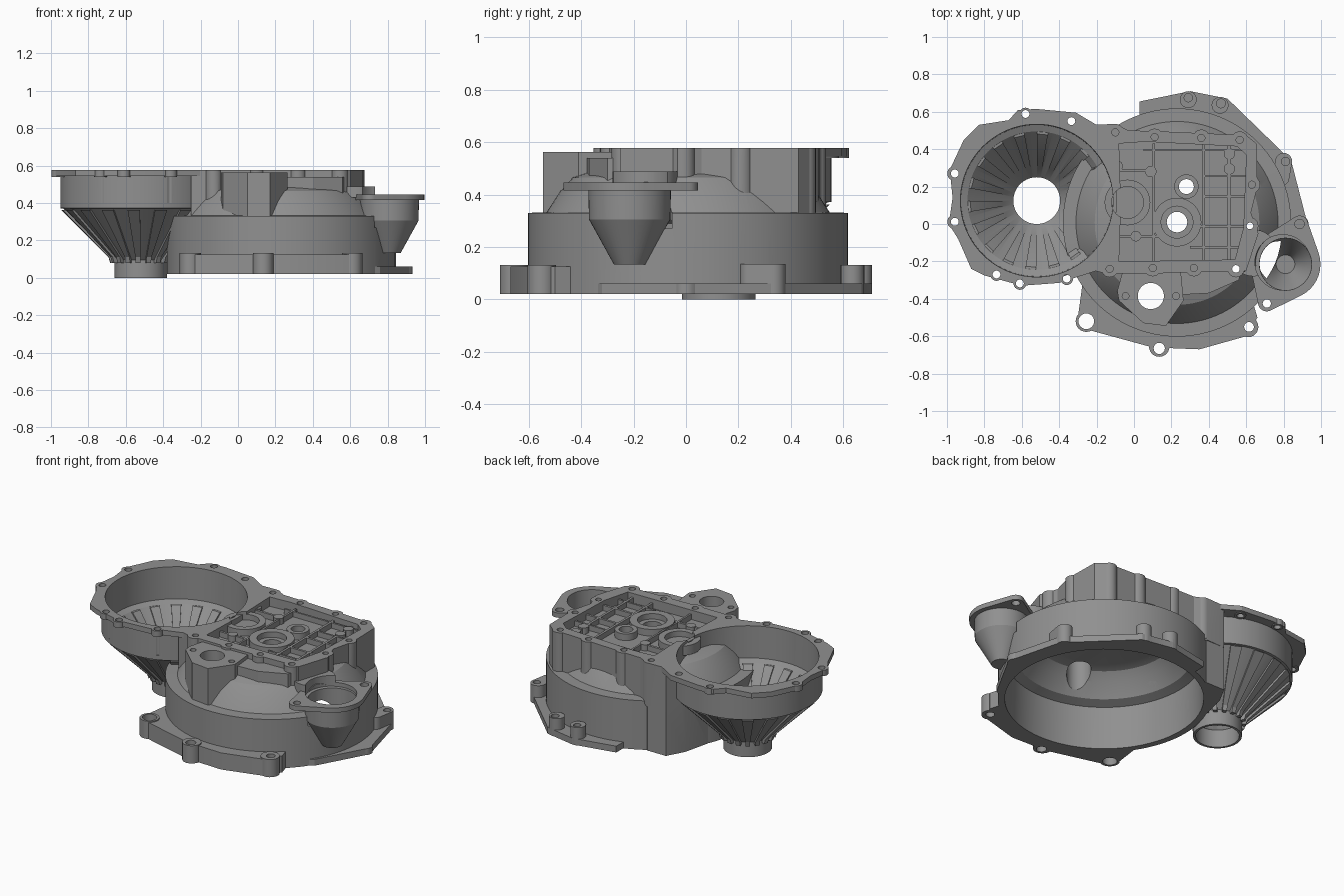
import bpy, bmesh
from math import cos, sin, pi, radians
from mathutils import Vector
from mathutils.geometry import convex_hull_2d

BELL = (0.23, 0.008)
DIFF = (-0.52, 0.125)
CUP = (0.81, -0.215)


def finish(name, bm):
    bmesh.ops.recalc_face_normals(bm, faces=bm.faces)
    me = bpy.data.meshes.new(name)
    bm.to_mesh(me)
    bm.free()
    ob = bpy.data.objects.new(name, me)
    bpy.context.collection.objects.link(ob)
    return ob


def add_prism(bm, pts, z0, z1):
    low = [bm.verts.new((x, y, z0)) for x, y in pts]
    top = [bm.verts.new((x, y, z1)) for x, y in pts]
    bm.faces.new(low[::-1])
    bm.faces.new(top)
    n = len(pts)
    for i in range(n):
        j = (i + 1) % n
        bm.faces.new((low[i], low[j], top[j], top[i]))


def circle(x, y, r, n=32):
    return [(x + r * cos(2 * pi * i / n), y + r * sin(2 * pi * i / n)) for i in range(n)]


def prism(name, pts, z0, z1):
    bm = bmesh.new()
    add_prism(bm, pts, z0, z1)
    return finish(name, bm)


def cyls(name, spots, z0, z1):
    bm = bmesh.new()
    for x, y, r in spots:
        add_prism(bm, circle(x, y, r, 24 if r < 0.06 else 48), z0, z1)
    return finish(name, bm)


def hull(name, spots, z0, z1):
    pts = [Vector(p) for s in spots for p in circle(*s, n=40)]
    return prism(name, [tuple(pts[i]) for i in convex_hull_2d(pts)], z0, z1)


def lathe(name, centre, profile, n=80):
    bm = bmesh.new()
    rings = [[bm.verts.new((x, y, z)) for x, y in circle(*centre, r, n)] for r, z in profile]
    for a, b in zip(rings, rings[1:]):
        for i in range(n):
            j = (i + 1) % n
            bm.faces.new((a[i], a[j], b[j], b[i]))
    bm.faces.new(rings[0][::-1])
    bm.faces.new(rings[-1])
    return finish(name, bm)


def boolean(ob, other, op='UNION', keep=False, self_hit=False):
    m = ob.modifiers.new("bool", 'BOOLEAN')
    m.object, m.operation, m.solver = other, op, 'EXACT'
    m.use_self = self_hit
    bpy.context.view_layer.objects.active = ob
    bpy.ops.object.modifier_apply(modifier=m.name)
    if not keep:
        bpy.data.objects.remove(other)


def cut(ob, other, keep=False):
    boolean(ob, other, 'DIFFERENCE', keep)


# shared cavity cutters
bell_void = lathe("bell_void", BELL, [(0.572, -0.05), (0.565, 0.29), (0.51, 0.312), (0.455, 0.395),
                                      (0.41, 0.44), (0.36, 0.455)])
diff_void = lathe("diff_void", DIFF, [(0.125, -0.05), (0.125, 0.112), (0.37, 0.36), (0.405, 0.375), (0.41, 0.7)])
cup_void = lathe("cup_void", CUP, [(0.05, 0.15), (0.10, 0.25), (0.138, 0.31), (0.143, 0.7)], 48)

# gearbox case block, trimmed by the differential bore
case = prism("case", [(-0.23, 0.53), (-0.1, 0.535), (-0.03, 0.5), (0.1, 0.497), (0.6, 0.475), (0.655, 0.43),
                      (0.66, 0.2), (0.625, 0.06), (0.665, -0.05), (0.6, -0.25), (0.1, -0.265),
                      (-0.15, -0.265), (-0.25, -0.24)], 0.3, 0.577)
bolts = [(-0.1, 0.49), (0.11, 0.465), (0.36, 0.46), (0.565, 0.45), (0.63, 0.21), (0.62, -0.01),
         (0.545, -0.24), (0.32, -0.235), (0.1, -0.235), (-0.13, -0.24)]
boolean(case, cyls("bolt_columns", [(x, y, 0.045) for x, y in bolts], 0.31, 0.577))
boolean(case, prism("rear_pillar", [(-0.33, 0.25), (-0.29, 0.42), (-0.23, 0.53), (-0.1, 0.53), (0.05, 0.4)],
                    0.02, 0.55))
cut(case, diff_void, keep=True)

# bell housing with domed roof
bell = lathe("bell_housing", BELL, [(0.61, 0.02), (0.61, 0.33), (0.54, 0.332), (0.49, 0.41),
                                    (0.44, 0.465), (0.38, 0.485)], 96)
boolean(bell, case)

# bolting flange at the foot
boolean(bell, prism("front_flange", [(-0.27, -0.28), (-0.3, -0.5), (-0.23, -0.57), (0.1, -0.66), (0.35, -0.67),
                                     (0.6, -0.6), (0.66, -0.5), (0.63, -0.4), (0.23, 0)], 0.02, 0.125))
boolean(bell, prism("rear_flange", [(0.63, -0.4), (0.76, -0.32), (0.92, -0.03), (0.92, 0.03), (0.84, 0.34),
                                    (0.5, 0.67), (0.3, 0.71), (0.03, 0.655), (0.03, 0.55), (0.23, 0)], 0.02, 0.06))
boolean(bell, cyls("flange_bosses", [(-0.255, -0.52, 0.057), (0.135, -0.655, 0.055), (0.61, -0.55, 0.055),
                                     (0.29, 0.665, 0.045), (0.46, 0.635, 0.045)], 0.02, 0.132))
boolean(bell, hull("side_boss", [(0.8, 0.335, 0.045), (0.79, 0.245, 0.04)], 0.02, 0.135))
boolean(bell, cyls("side_lug", [(0.885, 0, 0.048)], 0.02, 0.06))

# front shaft mount and step beside it
boolean(bell, prism("shaft_mount", [(-0.09, -0.36), (-0.08, -0.41), (0.05, -0.53), (0.17, -0.545), (0.265, -0.41),
                                    (0.25, -0.25), (-0.06, -0.25)], 0.3, 0.563))
boolean(bell, prism("front_step", [(0.2, -0.24), (0.22, -0.38), (0.4, -0.37), (0.56, -0.3), (0.58, -0.24)], 0.4, 0.54))

# recessed case floor, then ribs and bearing seats
cut(bell, prism("pocket", [(-0.08, 0.43), (0.06, 0.44), (0.55, 0.415), (0.6, 0.37), (0.585, -0.02),
                           (0.54, -0.19), (-0.08, -0.2), (-0.07, 0.1)], 0.518, 0.7))
ribs = bmesh.new()
for x0, x1, y0, y1 in [(0.365, 0.38, -0.2, 0.43), (0.5, 0.515, -0.2, 0.43), (0.37, 0.6, 0.14, 0.155),
                       (0.34, 0.6, -0.02, -0.005), (0.05, 0.6, 0.39, 0.402), (0.37, 0.6, 0.25, 0.262),
                       (0.3, 0.56, -0.13, -0.118), (0.1, 0.112, -0.21, 0.43), (-0.09, 0.11, 0.28, 0.295),
                       (-0.09, 0.13, -0.075, -0.06)]:
    add_prism(ribs, [(x0, y0), (x1, y0), (x1, y1), (x0, y1)], 0.505, 0.552)
boolean(bell, finish("floor_ribs", ribs), self_hit=True)
boolean(bell, cyls("bearing_seats", [(0.23, 0.01, 0.13), (-0.035, 0.115, 0.122), (0.28, 0.2, 0.065)], 0.5, 0.56))
boolean(bell, cyls("floor_studs", [(0.51, 0.375, 0.03), (0.51, 0.295, 0.03), (-0.09, 0.31, 0.03),
                                   (0.09, 0.28, 0.03), (-0.12, -0.06, 0.028), (0.01, -0.065, 0.028)], 0.5, 0.556))

# hollow the bell, add the shaft bosses under its roof, drill it
cut(bell, bell_void, keep=True)
boolean(bell, cyls("roof_bosses", [(0.23, 0.01, 0.09), (0.28, 0.2, 0.065)], 0.42, 0.5))
cut(bell, cyls("seat_recess", [(0.23, 0.01, 0.085), (-0.035, 0.115, 0.085)], 0.525, 0.7))
cut(bell, cyls("through_bores", [(0.23, 0.01, 0.055), (0.28, 0.2, 0.04), (0.09, -0.385, 0.07),
                                 (0.62, -0.01, 0.018), (0.545, -0.24, 0.02)], 0.25, 0.7))
cut(bell, cyls("bolt_pits", [(x, y, 0.019) for x, y in bolts if (x, y) not in ((0.62, -0.01), (0.545, -0.24))]
               + [(-0.045, -0.385, 0.018), (0.225, -0.385, 0.018)], 0.5, 0.7))
cut(bell, cyls("flange_holes", [(-0.255, -0.52, 0.042), (0.135, -0.665, 0.03), (0.615, -0.55, 0.026)], -0.05, 0.2))
cut(bell, cyls("flange_pits", [(0.29, 0.675, 0.022), (0.465, 0.645, 0.024), (0.81, 0.335, 0.022)], 0.06, 0.2))
cut(bell, cup_void, keep=True)
cut(bell, cyls("starter_window", [(0.805, -0.205, 0.155)], 0.27, 0.7))

# differential housing: funnel, tapered radial ribs, bolted rim
diff = lathe("differential_housing", DIFF, [(0.14, 0), (0.14, 0.095), (0.16, 0.115), (0.415, 0.37),
                                            (0.43, 0.372), (0.43, 0.56)])
rim = [(-0.2, 0.53), (-0.31, 0.595), (-0.52, 0.615), (-0.62, 0.61), (-0.67, 0.555), (-0.83, 0.53), (-0.91, 0.45),
       (-0.985, 0.29), (-0.97, 0.14), (-0.99, 0), (-0.94, -0.08), (-0.87, -0.24), (-0.8, -0.275),
       (-0.6, -0.33), (-0.4, -0.315), (-0.2, -0.25)]
rim_bolts = [(-0.58, 0.588), (-0.335, 0.55), (-0.958, 0.27), (-0.958, 0.012), (-0.735, -0.27),
             (-0.61, -0.318), (-0.36, -0.292)]
boolean(diff, prism("rim", rim, 0.545, 0.577))
boolean(diff, cyls("rim_bosses", [(x, y, 0.04 if x < -0.9 else 0.034) for x, y in rim_bolts], 0.54, 0.577))
cut(diff, diff_void, keep=True)
fins = bmesh.new()
for k in range(18):
    a = radians(5 + 20 * k)
    ends = []
    for side in (-0.08, 0.08):
        ends.append([fins.verts.new((DIFF[0] + r * cos(a) - side * r * sin(a),
                                     DIFF[1] + r * sin(a) + side * r * cos(a), z))
                     for r, z in [(0.135, 0.08), (0.163, 0.08), (0.172, 0.11), (0.422, 0.362),
                                  (0.355, 0.358), (0.19, 0.193)]])
    fins.faces.new(ends[0][::-1])
    fins.faces.new(ends[1])
    for i in range(6):
        j = (i + 1) % 6
        fins.faces.new((ends[0][i], ends[0][j], ends[1][j], ends[1][i]))
boolean(diff, finish("funnel_ribs", fins))
cut(diff, cyls("rim_holes", [(x, y, 0.021) for x, y in rim_bolts], 0.4, 0.7))
cut(diff, bell_void, keep=True)

# starter motor cup, open towards the bell
cup = lathe("starter_mount", CUP, [(0.06, 0.133), (0.155, 0.305), (0.158, 0.43)], 48)
boolean(cup, hull("cup_flange", [(*CUP, 0.187), (0.885, 0, 0.045), (0.71, -0.42, 0.047)], 0.415, 0.445))
boolean(cup, cyls("cup_collar", [(0.64, -0.155, 0.125)], 0.43, 0.487))
cut(cup, cup_void, keep=True)
cut(cup, cyls("starter_window", [(0.795, -0.205, 0.148)], 0.42, 0.7))
cut(cup, cyls("cup_holes", [(0.885, 0, 0.025), (0.71, -0.425, 0.022)], 0.35, 0.7))
cut(cup, bell_void, keep=True)
cut(cup, prism("case_clearance", [(0.3, -0.4), (0.6, -0.25), (0.655, -0.05), (0.625, 0.06), (0.3, 0.1)], 0.2, 0.7))

for helper in (bell_void, diff_void, cup_void):
    bpy.data.objects.remove(helper)

# dark cast metal grey
grey = bpy.data.materials.new("cast_grey")
grey.diffuse_color = (0.28, 0.28, 0.28, 1)
for ob in (bell, diff, cup):
    ob.data.materials.clear()
    ob.data.materials.append(grey)
    bpy.ops.object.select_all(action='DESELECT')
    ob.select_set(True)
    bpy.context.view_layer.objects.active = ob
    bpy.ops.object.shade_smooth_by_angle(angle=radians(20))
